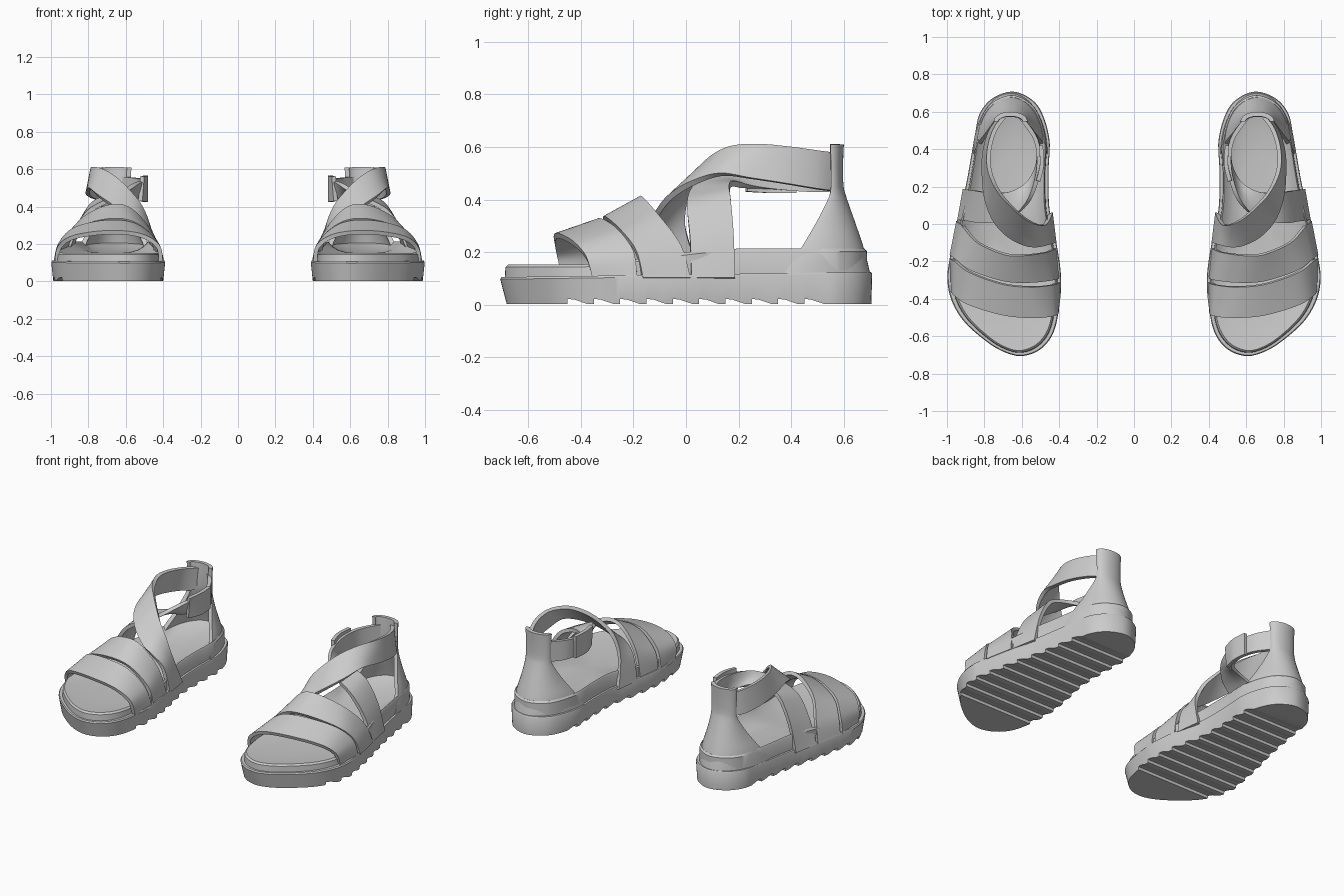
import bpy, bmesh, math
from mathutils import Vector

if "Cube" in bpy.data.objects:
    bpy.data.objects.remove(bpy.data.objects["Cube"])


def spline(pts, n, closed=False):
    """Catmull-Rom samples through a few control points."""
    p = [Vector(q) for q in pts]
    k = len(p)
    segs = k if closed else k - 1
    get = (lambda i: p[i % k]) if closed else (lambda i: p[max(0, min(k - 1, i))])
    out = []
    for s in range(n):
        u = s * segs / (n if closed else n - 1)
        i = min(int(u), segs - 1)
        t = u - i
        a, b, c, d = (get(i + j) for j in (-1, 0, 1, 2))
        out.append(0.5 * (2 * b + (c - a) * t + (2 * a - 5 * b + 4 * c - d) * t * t
                          + (3 * b - a - 3 * c + d) * t ** 3))
    return out


def grid_object(name, rows, closed=False, thick=0, cutter=None):
    """Skin rows of points; closed rows become a capped solid. Mirrored to make the pair."""
    bm = bmesh.new()
    vs = [[bm.verts.new(v) for v in r] for r in rows]
    n = len(rows[0])
    for a, b in zip(vs, vs[1:]):
        for i in range(n if closed else n - 1):
            j = (i + 1) % n
            bm.faces.new((a[i], a[j], b[j], b[i]))
    if closed:
        bm.faces.new(vs[0])
        bm.faces.new(vs[-1])
    bmesh.ops.recalc_face_normals(bm, faces=bm.faces)
    me = bpy.data.meshes.new(name)
    bm.to_mesh(me)
    bm.free()
    ob = bpy.data.objects.new(name, me)
    bpy.context.collection.objects.link(ob)
    if thick:
        m = ob.modifiers.new("thickness", 'SOLIDIFY')
        m.thickness, m.offset, m.use_even_offset = thick, 0, True
    if cutter:
        m = ob.modifiers.new("tread", 'BOOLEAN')
        m.object, m.operation, m.solver = cutter, 'DIFFERENCE', 'EXACT'
    ob.modifiers.new("pair", 'MIRROR').use_mirror_merge = False
    bpy.ops.object.select_all(action='DESELECT')
    ob.select_set(True)
    bpy.context.view_layer.objects.active = ob
    bpy.ops.object.convert(target='MESH')
    bpy.ops.object.shade_smooth_by_angle(angle=math.radians(35))
    return ob


def strap(name, front, back, thick=0.022):
    f, b = spline(front, 56), spline(back, 56)
    rows = [[p.lerp(q, t / 4) for p, q in zip(f, b)] for t in range(5)]
    return grid_object(name, rows, thick=thick)


# Plan outline of one sole
outline = spline([(.655, .708, 0), (.76, .67, 0), (.825, .59, 0), (.85, .48, 0), (.90, .2, 0),
                  (.95, 0, 0), (.988, -.2, 0), (.998, -.3, 0), (.975, -.41, 0), (.91, -.52, 0),
                  (.80, -.62, 0), (.70, -.682, 0), (.60, -.706, 0), (.50, -.67, 0),
                  (.43, -.58, 0), (.398, -.43, 0), (.39, -.28, 0), (.415, -.1, 0),
                  (.452, .08, 0), (.457, .28, 0), (.452, .45, 0), (.495, .6, 0),
                  (.56, .675, 0)], 110, True)


def ring(sx, sy, height):
    return [Vector((.68 + (p.x - .68) * sx, p.y * sy, height(p.y))) for p in outline]


def sole_top(y):
    return .115 + .014 * y


def rim(y):
    t = max(0, min(1, (y + .45) / .65))
    return .153 + .06 * t * t * (3 - 2 * t)


# Saw-tooth cutter for the tread
bm = bmesh.new()
for i in range(10):
    y = -.45 + i * .1
    prof = [(y, -.02), (y, .022), (y + .025, .02), (y + .092, -.003), (y + .092, -.02)]
    a = [bm.verts.new((.2, *p)) for p in prof]
    b = [bm.verts.new((1.2, *p)) for p in prof]
    bm.faces.new(a)
    bm.faces.new(b[::-1])
    for j in range(5):
        k = (j + 1) % 5
        bm.faces.new((a[j], b[j], b[k], a[k]))
bmesh.ops.recalc_face_normals(bm, faces=bm.faces)
me = bpy.data.meshes.new("tread_cutter")
bm.to_mesh(me)
bm.free()
cutter = bpy.data.objects.new("tread_cutter", me)
bpy.context.collection.objects.link(cutter)
cutter.hide_render = True

# Outsole with tread
bottom = [Vector((.69 + (p.x - .69) * .965, p.y * (.965 if p.y < 0 else .995), .003))
          for p in outline]
grid_object("outsole", [bottom, ring(1, 1, lambda y: sole_top(y) - .008),
                        ring(.985, .993, sole_top)], True, cutter=cutter)
bpy.data.objects.remove(cutter)

# Dished footbed
dish = [ring(.93, .975, lambda y: .10), ring(.92, .972, lambda y: rim(y) - .01),
        ring(.89, .958, rim)]
for s, drop in ((.8, .25), (.65, .5), (.45, .65), (.2, .7)):
    dish.append(ring(s, s + .06, lambda y: rim(y) - drop * (rim(y) - .125)))
grid_object("footbed", dish, True)

# Toe and instep straps, lateral side to medial side
strap("toe_strap",
      [(.968, -.355, .10), (.955, -.38, .18), (.88, -.43, .235), (.70, -.485, .262),
       (.53, -.50, .248), (.43, -.49, .19), (.412, -.47, .10)],
      [(.975, -.185, .10), (.95, -.20, .20), (.87, -.26, .28), (.70, -.32, .318),
       (.55, -.335, .30), (.44, -.325, .21), (.405, -.31, .10)])
strap("instep_strap",
      [(.975, -.165, .10), (.945, -.19, .20), (.87, -.245, .275), (.70, -.30, .325),
       (.56, -.31, .31), (.44, -.30, .21), (.41, -.29, .10)],
      [(.94, .015, .10), (.905, -.02, .22), (.83, -.10, .33), (.69, -.16, .40),
       (.58, -.165, .385), (.47, -.15, .26), (.425, -.13, .10)])

# Crossing straps: the inner one rises from the lateral side, the outer one from the medial side
strap("inner_cross_strap",
      [(.935, .02, .10), (.88, .015, .25), (.80, .005, .37), (.70, .02, .43), (.62, .06, .475),
       (.55, .15, .52), (.51, .30, .54), (.525, .45, .55), (.61, .575, .56)],
      [(.905, .185, .10), (.86, .18, .27), (.79, .17, .40), (.72, .165, .445), (.64, .18, .46),
       (.56, .23, .45), (.513, .33, .44), (.525, .46, .43), (.61, .575, .43)])
strap("outer_cross_strap",
      [(.425, -.10, .10), (.46, -.11, .25), (.53, -.12, .32), (.60, -.105, .355), (.68, -.06, .41),
       (.75, .02, .46), (.79, .13, .495), (.803, .25, .48), (.80, .38, .46), (.765, .50, .44),
       (.70, .58, .43)],
      [(.445, .06, .10), (.475, .0, .28), (.52, .0, .40), (.58, .03, .48), (.65, .09, .55),
       (.72, .17, .595), (.77, .28, .608), (.775, .39, .60), (.745, .50, .585), (.69, .58, .575)])

# Fastening tab on the medial ankle
strap("fastening_tab",
      [(.512, .23, .56), (.492, .32, .565), (.498, .42, .565)],
      [(.522, .23, .43), (.494, .32, .425), (.50, .42, .425)])

# Heel counter narrowing into a loop at the ankle: height, half width, front y, back y
profile = spline([(.10, .19, .36), (.20, .165, .43), (.30, .12, .49), (.40, .083, .54),
                  (.45, .075, .55), (.53, .075, .55), (.61, .078, .548)], 22)
backs = spline([(.692, 0, 0), (.668, 0, 0), (.635, 0, 0), (.60, 0, 0), (.587, 0, 0),
                (.585, 0, 0), (.588, 0, 0)], 22)
rows = []
for (z, hw, y0), b in zip(profile, backs):
    rows.append([Vector((.66 + hw * math.cos(math.pi * i / 32),
                         y0 + (b.x - y0) * math.sin(math.pi * i / 32), z)) for i in range(33)])
grid_object("heel_counter", rows, thick=0.024)
